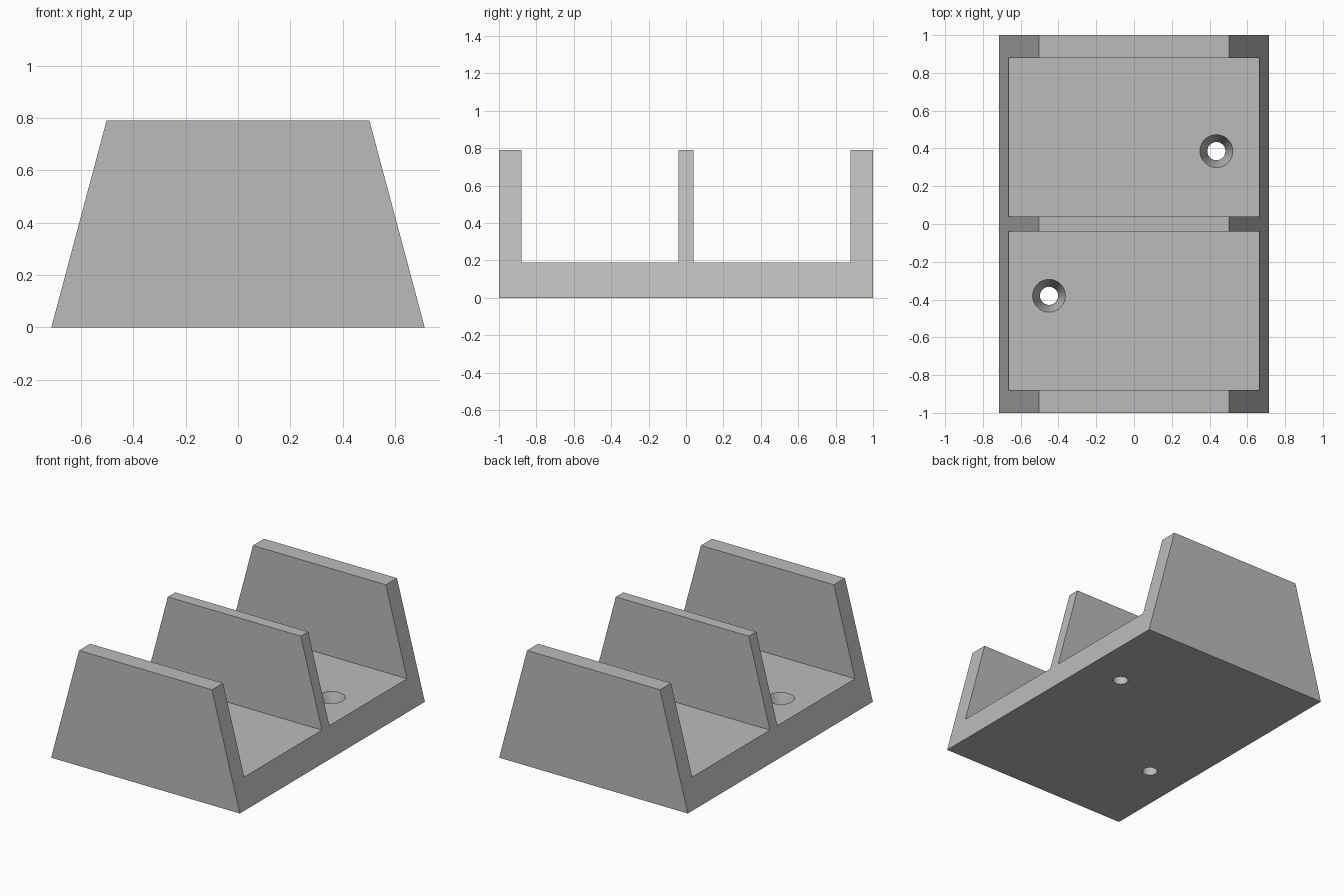
import bpy, bmesh
from mathutils import Matrix

cube = bpy.data.objects.get("Cube")
if cube:
    bpy.data.objects.remove(cube, do_unlink=True)

BASE_HALF, TOP_HALF, HEIGHT, FLOOR = 0.714, 0.503, 0.79, 0.19
WALL, RIB = 0.88, 0.04

grey = bpy.data.materials.new("plain grey")
grey.use_nodes = True
colour = (0.5, 0.5, 0.5, 1)
grey.diffuse_color = colour
grey.node_tree.nodes["Principled BSDF"].inputs["Base Color"].default_value = colour


def add_object(name, bm):
    bmesh.ops.recalc_face_normals(bm, faces=bm.faces)
    mesh = bpy.data.meshes.new(name)
    bm.to_mesh(mesh)
    bm.free()
    mesh.materials.append(grey)
    obj = bpy.data.objects.new(name, mesh)
    bpy.context.collection.objects.link(obj)
    return obj


# Holder body: comb-shaped side profile, extruded across and tapered with height
half = [(RIB, HEIGHT), (RIB, FLOOR), (WALL, FLOOR), (WALL, HEIGHT), (1, HEIGHT), (1, 0)]
profile = half + [(-y, z) for y, z in reversed(half)]
bm = bmesh.new()
face = bm.faces.new([bm.verts.new((-1, y, z)) for y, z in profile])
extruded = bmesh.ops.extrude_face_region(bm, geom=[face], use_keep_orig=True)
for v in extruded["geom"]:
    if isinstance(v, bmesh.types.BMVert):
        v.co.x = 1
for v in bm.verts:
    v.co.x *= BASE_HALF + (TOP_HALF - BASE_HALF) * v.co.z / HEIGHT
holder = add_object("holder_body", bm)


# Countersunk screw holes: a tapered seat above a straight bore
def hole_cutter(name, x, y):
    bm = bmesh.new()
    rings = []
    for radius, z in ((0.048, -0.05), (0.048, 0.07), (0.087, FLOOR), (0.087, FLOOR + 0.05)):
        ring = bmesh.ops.create_circle(bm, segments=48, radius=radius,
                                       matrix=Matrix.Translation((x, y, z)))["verts"]
        rings.append(ring)
    for low, high in zip(rings, rings[1:]):
        for i in range(len(low)):
            j = (i + 1) % len(low)
            bm.faces.new((low[i], low[j], high[j], high[i]))
    bm.faces.new(rings[0])
    bm.faces.new(rings[-1])
    cutter = add_object(name, bm)
    cutter.hide_render = True
    cutter.hide_set(True)
    cutter.display_type = 'WIRE'
    return cutter


cutters = [hole_cutter("left_hole_cutter", 0.436, 0.386),
           hole_cutter("right_hole_cutter", -0.45, -0.38)]
bpy.context.view_layer.objects.active = holder
holder.select_set(True)
for cutter in cutters:
    mod = holder.modifiers.new("screw hole", 'BOOLEAN')
    mod.operation = 'DIFFERENCE'
    mod.solver = 'EXACT'
    mod.object = cutter
    bpy.ops.object.modifier_apply(modifier=mod.name)
for cutter in cutters:
    bpy.data.objects.remove(cutter, do_unlink=True)

bpy.ops.object.shade_smooth_by_angle(angle=0.5)
